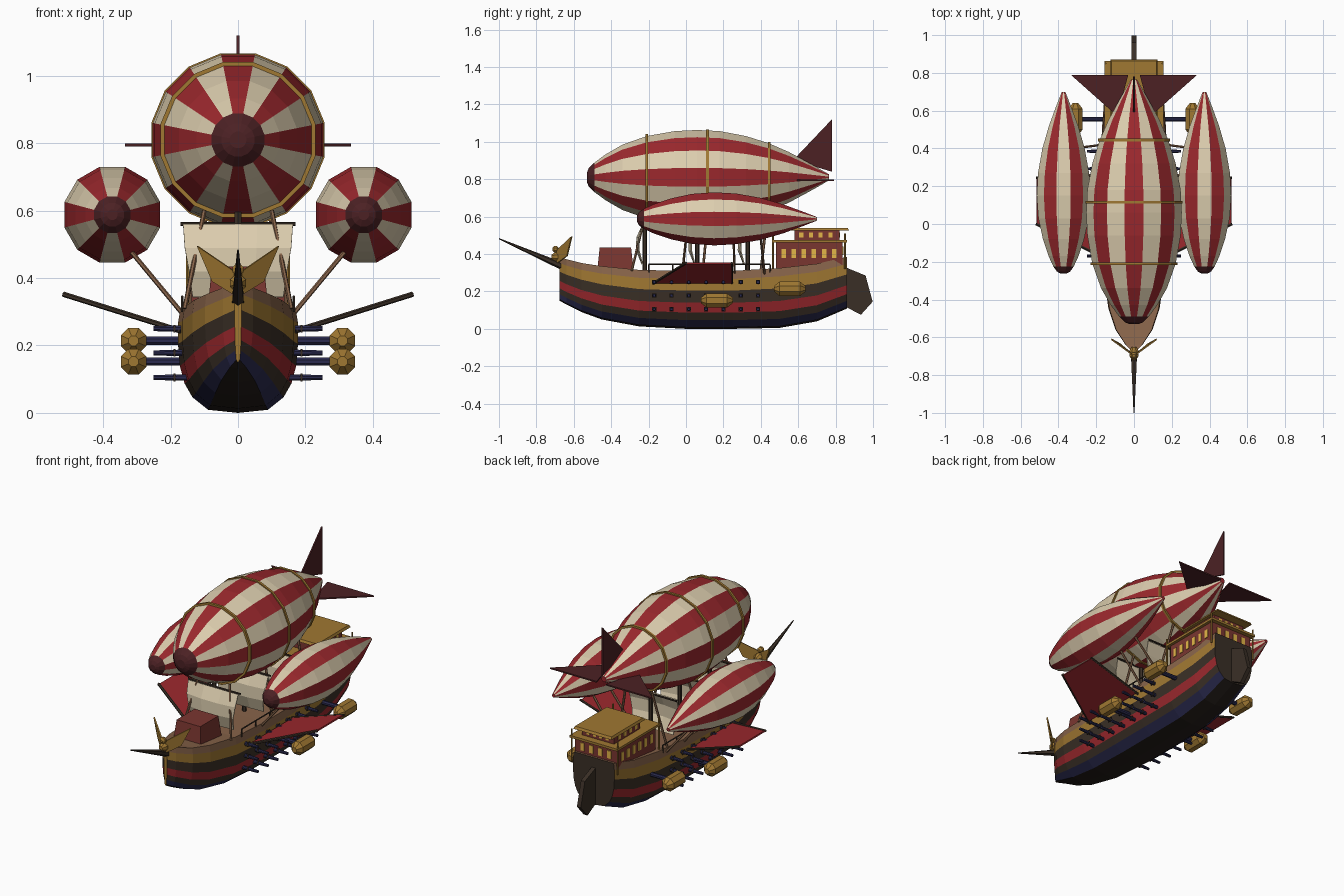
import bpy, bmesh, math
from mathutils import Vector

if "Cube" in bpy.data.objects:
    bpy.data.objects.remove(bpy.data.objects["Cube"])


def mat(name, r, g, b):
    m = bpy.data.materials.new(name)
    lin = [((c / 255 + 0.055) / 1.055) ** 2.4 for c in (r, g, b)]
    m.diffuse_color = (*lin, 1)
    m.use_nodes = True
    m.node_tree.nodes["Principled BSDF"].inputs["Base Color"].default_value = m.diffuse_color
    return m


RED, CREAM = mat("red", 155, 40, 45), mat("cream", 220, 205, 174)
MAROON, GOLD = mat("maroon", 76, 33, 36), mat("gold", 160, 120, 50)
BROWN, DARK = mat("brown", 136, 100, 74), mat("dark_brown", 58, 47, 38)
NAVY, BLACK = mat("navy", 42, 42, 78), mat("black_brown", 36, 29, 25)
YELLOW, RUST = mat("window_yellow", 228, 182, 72), mat("rust", 122, 54, 48)


def mesh(name, verts, faces, mats, idx=None):
    bm = bmesh.new()
    vs = [bm.verts.new(v) for v in verts]
    for i, f in enumerate(faces):
        face = bm.faces.new([vs[k] for k in f])
        face.material_index = idx[i] if idx else 0
    bmesh.ops.remove_doubles(bm, verts=bm.verts, dist=1e-5)
    bmesh.ops.recalc_face_normals(bm, faces=bm.faces)
    me = bpy.data.meshes.new(name)
    bm.to_mesh(me)
    bm.free()
    for m in mats:
        me.materials.append(m)
    ob = bpy.data.objects.new(name, me)
    bpy.context.collection.objects.link(ob)
    return ob


def box(name, x, y, z, m, top=1.0):
    """Box from ranges; the top face is scaled by top."""
    cx, cy = sum(x) / 2, sum(y) / 2
    vs = []
    for zz, s in ((z[0], 1), (z[1], top)):
        for a, b in ((0, 0), (1, 0), (1, 1), (0, 1)):
            vs.append((cx + (x[a] - cx) * s, cy + (y[b] - cy) * s, zz))
    fs = [(0, 1, 2, 3), (4, 5, 6, 7)] + [(i, (i + 1) % 4, (i + 1) % 4 + 4, i + 4) for i in range(4)]
    return mesh(name, vs, fs, [m])


def plate(name, pts, thick, m):
    """Flat polygon thickened along its normal."""
    ps = [Vector(p) for p in pts]
    off = (ps[1] - ps[0]).cross(ps[2] - ps[0]).normalized() * thick / 2
    n = len(ps)
    fs = [tuple(range(n)), tuple(range(n, 2 * n))]
    fs += [(i, (i + 1) % n, (i + 1) % n + n, i + n) for i in range(n)]
    return mesh(name, [p + off for p in ps] + [p - off for p in ps], fs, [m])


def rod(name, a, b, r, m, r2=None, sides=6):
    a, b = Vector(a), Vector(b)
    q = (b - a).to_track_quat('Z', 'Y')
    vs = []
    for p, rr in ((a, r), (b, r if r2 is None else r2)):
        for i in range(sides):
            t = 2 * math.pi * (i + 0.5) / sides
            vs.append(p + q @ Vector((rr * math.cos(t), rr * math.sin(t), 0)))
    fs = [tuple(range(sides)), tuple(range(sides, 2 * sides))]
    fs += [(i, (i + 1) % sides, (i + 1) % sides + sides, i + sides) for i in range(sides)]
    return mesh(name, vs, fs, [m])


def spindle(name, x, z, prof, n, mats, rule):
    """Body turned about a lengthwise axis; prof holds (y, radius)."""
    vs, fs, idx = [], [], []
    for y, r in prof:
        for i in range(n):
            t = 2 * math.pi * (i - 0.5) / n
            vs.append((x + r * math.cos(t), y, z + r * math.sin(t)))
    for j in range(len(prof) - 1):
        for i in range(n):
            k = (i + 1) % n
            fs.append((j * n + i, j * n + k, j * n + n + k, j * n + n + i))
            idx.append(rule(i, j))
    e = (len(prof) - 1) * n
    fs += [tuple(range(n)), tuple(range(e, e + n))]
    idx += [rule(0, 0), rule(0, len(prof) - 2)]
    return mesh(name, vs, fs, mats, idx)


# Striped gas bags with dark nose caps
def stripes(i, j):
    return 2 if j < 2 else i % 2


main = [(-.53, .025), (-.52, .05), (-.49, .08), (-.43, .125), (-.34, .178), (-.21, .225), (-.06, .252),
        (.06, .258), (.18, .252), (.32, .225), (.44, .187), (.55, .138), (.65, .083), (.72, .043), (.765, .016)]
side_bag = [(-.262, .016), (-.252, .036), (-.225, .056), (-.17, .082), (-.08, .113), (.03, .138), (.15, .147),
            (.27, .14), (.4, .116), (.52, .08), (.62, .042), (.70, .01)]
spindle("main_balloon", 0, .81, main, 16, [RED, CREAM, MAROON], stripes)
for s in (-1, 1):
    spindle("side_balloon", s * .373, .588, side_bag, 12, [RED, CREAM, MAROON], stripes)

# Gold hoops round the main balloon
for y, r in ((-.21, .235), (.115, .262), (.445, .193)):
    n, vs, fs = 16, [], []
    for dy, rr in ((-.007, r - .012), (-.007, r), (.007, r), (.007, r - .012)):
        for i in range(n):
            t = 2 * math.pi * (i - .5) / n
            vs.append((rr * math.cos(t), y + dy, .81 + rr * math.sin(t)))
    for j in range(4):
        for i in range(n):
            k, l = (i + 1) % n, (j + 1) % 4
            fs.append((j * n + i, j * n + k, l * n + k, l * n + i))
    mesh("balloon_hoop", vs, fs, [GOLD])

# Tail fins
plate("tail_fin_top", [(0, .59, .92), (0, .78, 1.12), (0, .78, .84), (0, .68, .87)], .008, MAROON)
for s in (-1, 1):
    plate("tail_fin_side", [(s * .11, .59, .795), (s * .335, .79, .795), (s * .03, .79, .795), (s * .06, .68, .795)],
          .008, MAROON)

# Hull: stations of (y, half width, keel height, rail height), banded by row
stations = [(-.675, .010, .150, .385), (-.64, .045, .130, .372), (-.56, .098, .09, .352), (-.45, .135, .05, .335),
            (-.25, .165, .013, .315), (0, .178, 0, .31), (.25, .178, 0, .31), (.5, .17, .005, .325),
            (.7, .155, .04, .348), (.86, .135, .108, .385)]
rows = [(0, 0), (.03, .5), (.15, .76), (.28, .89), (.45, .97), (.66, 1), (.86, 1), (1, .96)]
bands = [BLACK, NAVY, DARK, RED, DARK, GOLD, BROWN]
section = [(1, f, w) for f, w in rows] + [(-1, f, w) for f, w in reversed(rows[1:])]
N = len(section)
vs, fs, idx = [], [], []
for y, w, k, g in stations:
    vs += [(s * w * ww, y, k + (g - k) * f) for s, f, ww in section]
for j in range(len(stations) - 1):
    for i in range(N):
        fs.append((j * N + i, j * N + (i + 1) % N, j * N + N + (i + 1) % N, j * N + N + i))
        idx.append(i if i < 7 else 6 if i == 7 else 14 - i)
fs += [tuple(range(N)), tuple(range(len(vs) - N, len(vs)))]
mesh("hull", vs, fs, bands, idx + [5, 4])

# Rudder, bowsprit, figurehead with wings
plate("rudder", [(0, .85, .33), (0, .96, .285), (0, .998, .145), (0, .935, .075), (0, .85, .12)], .025, DARK)
rod("bowsprit", (0, -.64, .325), (0, -1, .482), .021, DARK, .003)
spindle("figurehead_body", 0, .385, [(-.72, .012), (-.70, .026), (-.67, .026), (-.65, .012)], 8, [GOLD], lambda i, j: 0)
spindle("figurehead_head", 0, .425, [(-.715, .008), (-.705, .018), (-.69, .018), (-.68, .008)], 8, [GOLD], lambda i, j: 0)
for s in (-1, 1):
    plate("figurehead_wing", [(s * .01, -.69, .35), (s * .01, -.69, .42), (s * .12, -.61, .495), (s * .075, -.635, .39)],
          .008, GOLD)

# Fore deckhouse
box("fore_deckhouse", (-.09, .09), (-.475, -.28), (.31, .435), RUST, .86)

# Masts with square sails
for y in (-.22, .06, .33):
    rod("mast", (0, y, .29), (0, y, .6), .012, DARK)
    rod("yard", (-.17, y, .56), (.17, y, .56), .006, DARK)
    prof = [(.56, 0, .163), (.49, -.028, .158), (.42, -.03, .145), (.345, -.005, .135)]
    cols = (-1, -.35, .35, 1)
    v = [(c * w, y - .012 + b * (1.25 - .5 * c * c), z) for z, b, w in prof for c in cols]
    f = [(r * 4 + c, r * 4 + c + 1, r * 4 + c + 5, r * 4 + c + 4) for r in range(3) for c in range(3)]
    sail = mesh("square_sail", v, f, [CREAM])
    sail.modifiers.new("cloth", 'SOLIDIFY').thickness = .006

# Stern castle: lower cabin, ledge, upper cabin, roof
box("lower_cabin", (-.138, .138), (.48, .838), (.31, .462), RUST)
box("cabin_ledge", (-.155, .155), (.46, .862), (.462, .476), GOLD)
box("upper_cabin", (-.105, .105), (.58, .82), (.476, .528), RUST)
box("cabin_roof", (-.125, .125), (.56, .872), (.526, .54), GOLD, .95)
for i in range(6):
    y = .51 + i * .054
    for s in (-1, 1):
        x = sorted((s * .137, s * .142))
        box("side_window", x, (y, y + .024), (.378, .428), YELLOW)
for i in range(4):
    x = -.1 + i * .058
    box("rear_window", (x, x + .026), (.836, .842), (.395, .44), YELLOW)
    box("upper_rear_window", (x * .7, x * .7 + .02), (.818, .823), (.488, .516), YELLOW)
    for s in (-1, 1):
        xs = sorted((s * .104, s * .108))
        box("upper_side_window", xs, (.605 + i * .052, .627 + i * .052), (.488, .516), YELLOW)
for s in (-1, 1):
    for y in (.465, .85):
        rod("ledge_post", (s * .15, y, .32), (s * .15, y, .51), .005, GOLD)

for s in (-1, 1):
    # Side wing sails with spars
    plate("wing_sail", [(s * .19, -.17, .247), (s * .515, .0, .35), (s * .515, .245, .35), (s * .19, .245, .247)],
          .008, RED)
    rod("wing_spar_front", (s * .17, -.175, .243), (s * .518, 0, .352), .008, DARK)
    rod("wing_spar_rear", (s * .17, .245, .243), (s * .518, .245, .352), .007, DARK)

    # Three rows of guns
    for z, x0 in ((.25, .16), (.178, .15), (.105, .13)):
        for i in range(7):
            y = -.17 + i * .0925
            rod("cannon", (s * x0, y, z), (s * .25, y, z), .011, NAVY, .008, 8)
            rod("cannon_collar", (s * .186, y, z), (s * .192, y, z), .016, DARK, None, 4)

    # Engine pods on arms
    for y, z in ((.165, .152), (.555, .214)):
        rod("engine_arm", (s * .14, y, z), (s * .29, y, z), .013, NAVY, None, 8)
        pod = [(y - .085, .016), (y - .055, .041), (y + .055, .041), (y + .085, .016)]
        spindle("engine_pod", s * .31, z, pod, 8, [GOLD], lambda i, j: 0)

    # Struts carrying the balloons
    for y0, y, x1, z1 in ((-.29, -.22, .1, .6), (.09, .115, .1, .575), (.4, .44, .08, .65)):
        rod("main_strut", (s * .158, y0, .31), (s * x1, y, z1), .007, BROWN)
    for y in (-.02, .26, .42):
        rod("side_strut", (s * .165, y, .295), (s * .335, y * .9 + .02, .5), .007, BROWN)

    # Deck rail
    rod("deck_rail", (s * .165, -.2, .345), (s * .165, .45, .345), .004, DARK)
    for i in range(6):
        rod("rail_post", (s * .165, -.2 + i * .13, .3), (s * .165, -.2 + i * .13, .345), .004, DARK)
